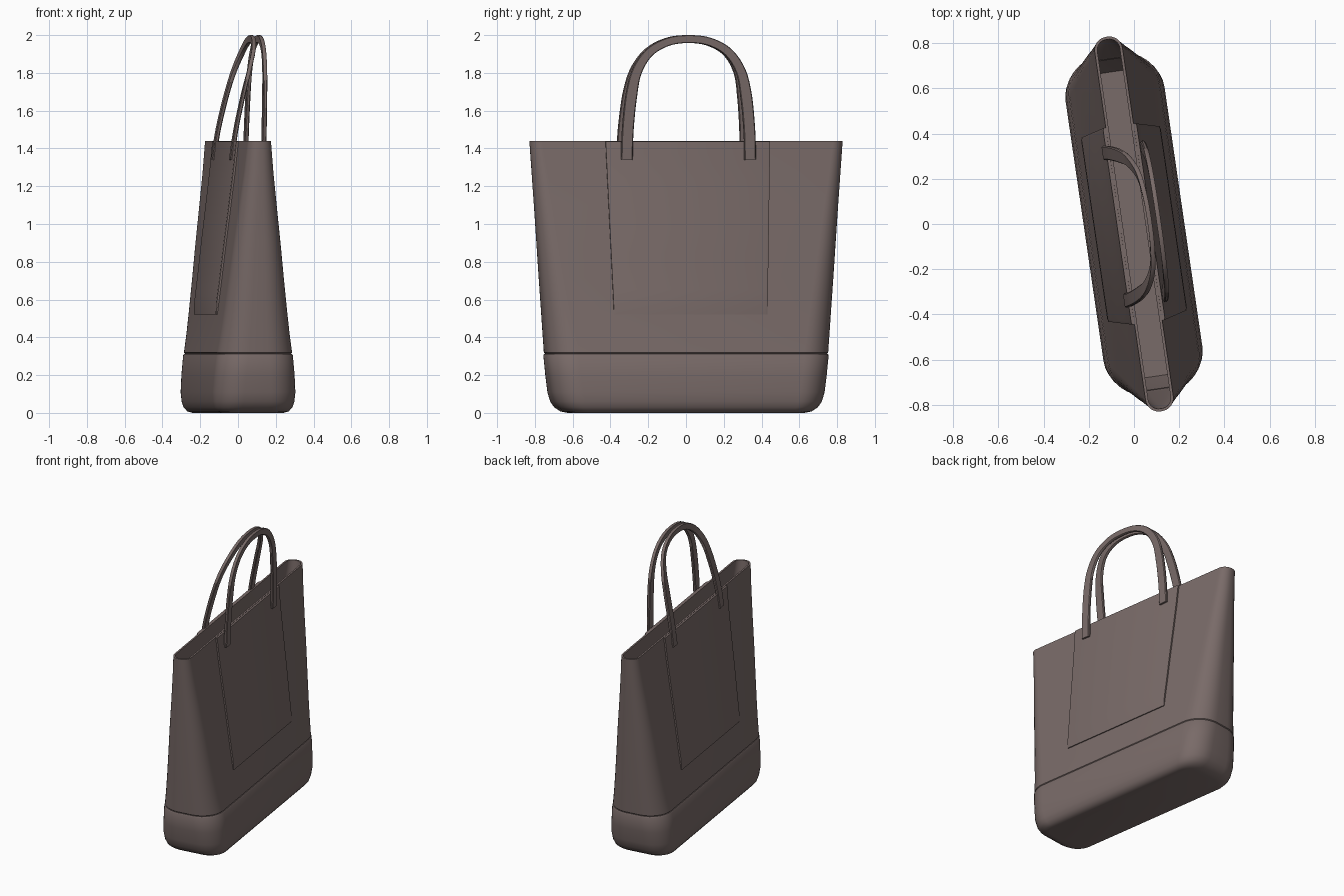
import bpy, bmesh, math
from mathutils import Vector, Matrix

if "Cube" in bpy.data.objects:
    bpy.data.objects.remove(bpy.data.objects["Cube"], do_unlink=True)

TURN = Matrix.Rotation(math.radians(8.3), 4, 'Z')

leather = bpy.data.materials.new("taupe_leather")
leather.use_nodes = True
COLOUR = (0.19, 0.145, 0.138, 1)
leather.diffuse_color = COLOUR
leather.node_tree.nodes["Principled BSDF"].inputs["Base Color"].default_value = COLOUR


def finish(name, bm, angle=40):
    """Turn a bmesh into a smooth-shaded object standing at the bag's angle."""
    bmesh.ops.recalc_face_normals(bm, faces=bm.faces)
    mesh = bpy.data.meshes.new(name)
    bm.to_mesh(mesh)
    bm.free()
    mesh.materials.append(leather)
    mesh.transform(TURN)
    ob = bpy.data.objects.new(name, mesh)
    bpy.context.collection.objects.link(ob)
    bpy.ops.object.select_all(action='DESELECT')
    ob.select_set(True)
    bpy.context.view_layer.objects.active = ob
    bpy.ops.object.shade_smooth_by_angle(angle=math.radians(angle))
    return ob


def rounded_section(z, a, b, r, steps=8):
    """Rounded rectangle, half thickness a along x, half length b along y."""
    pts = []
    for k, (sx, sy) in enumerate([(1, 1), (-1, 1), (-1, -1), (1, -1)]):
        for i in range(steps + 1):
            t = math.pi / 2 * (k + i / steps)
            pts.append(Vector((sx * (a - r) + r * math.cos(t),
                               sy * (b - r) + r * math.sin(t), z)))
    return pts


def loft(bm, sections, closed_ends=(True, True)):
    rings = [[bm.verts.new(p) for p in s] for s in sections]
    n = len(rings[0])
    for lo, hi in zip(rings, rings[1:]):
        for i in range(n):
            j = (i + 1) % n
            bm.faces.new((lo[i], lo[j], hi[j], hi[i]))
    if closed_ends[0]:
        bm.faces.new(rings[0][::-1])
    if closed_ends[1]:
        bm.faces.new(rings[-1])


def interpolate(table, z):
    for (z0, *p), (z1, *q) in zip(table, table[1:]):
        if z <= z1:
            t = max(0, (z - z0) / (z1 - z0))
            return [m + (n - m) * t for m, n in zip(p, q)]
    return table[-1][1:]


# Height, half thickness, half length, corner radius of the body
BODY = [(0.32, 0.20, 0.752, 0.15), (0.42, 0.184, 0.76, 0.14),
        (0.55, 0.167, 0.77, 0.13), (0.72, 0.146, 0.783, 0.115),
        (0.90, 0.125, 0.796, 0.10), (1.10, 0.100, 0.811, 0.085),
        (1.28, 0.078, 0.825, 0.07), (1.44, 0.062, 0.837, 0.058)]

# Body: outer wall, rim and hollow inside
WALL = 0.012
outer = [rounded_section(*row) for row in BODY]
inner = [rounded_section(z, a - WALL, b - WALL, r - WALL)
         for z, a, b, r in reversed(BODY)]
inner.append(rounded_section(0.06, 0.18, 0.68, 0.12))
bm = bmesh.new()
loft(bm, [rounded_section(0.31, 0.19, 0.742, 0.14)] + outer + inner, (False, True))
finish("bag_body", bm)

# Base: rounded tub with a small lip at the seam
BASE = [(0.0, 0.165, 0.62, 0.09), (0.008, 0.19, 0.66, 0.11),
        (0.03, 0.208, 0.693, 0.13), (0.06, 0.217, 0.715, 0.145),
        (0.11, 0.221, 0.73, 0.15), (0.20, 0.215, 0.742, 0.15),
        (0.305, 0.204, 0.754, 0.15), (0.313, 0.199, 0.75, 0.148),
        (0.313, 0.185, 0.736, 0.135)]
bm = bmesh.new()
loft(bm, [rounded_section(*row) for row in BASE], (True, False))
finish("bag_base", bm)

# Pocket panels on both broad sides
for side, label in ((1, "left"), (-1, "right")):
    bm = bmesh.new()
    sections = []
    for i in range(15):
        t = i / 14
        z = 0.52 + 0.918 * t
        half = 0.41 + 0.03 * t
        a = interpolate(BODY, z)[0]
        out = a + (0.007 if i == 0 else 0.013)
        sections.append([Vector((side * x, y, z)) for x, y in (
            (a - 0.006, -half), (out - 0.003, -half), (out, -half + 0.012),
            (out, half - 0.012), (out - 0.003, half), (a - 0.006, half))])
    loft(bm, sections)
    finish(label + "_panel", bm, 30)


def smooth_path(points, steps=6):
    """Catmull-Rom curve through the points."""
    ext = [2 * points[0] - points[1]] + points + [2 * points[-1] - points[-2]]
    path = []
    for p0, p1, p2, p3 in zip(ext, ext[1:], ext[2:], ext[3:]):
        for i in range(steps):
            t = i / steps
            path.append(0.5 * (2 * p1 + (p2 - p0) * t
                               + (2 * p0 - 5 * p1 + 4 * p2 - p3) * t * t
                               + (3 * p1 - p0 - 3 * p2 + p3) * t ** 3))
    return path + [points[-1]]


# Handles: flat straps, half arch given as (y, z), both leaning to the left
ARCH = [(0.33, 1.34), (0.325, 1.5), (0.307, 1.68), (0.277, 1.81),
        (0.21, 1.91), (0.11, 1.965)]
LEAN = {"right_handle": [(1.34, -0.083), (1.44, -0.07), (1.6, -0.04),
                         (1.8, 0.015), (1.92, 0.055), (1.98, 0.07)],
        "left_handle": [(1.34, 0.088), (1.6, 0.095), (1.8, 0.102), (1.98, 0.11)]}
for name, lean in LEAN.items():
    half = [Vector((interpolate(lean, z)[0], y, z)) for y, z in ARCH]
    top = Vector((lean[-1][1], 0, 1.979))
    mirrored = [Vector((p.x, -p.y, p.z)) for p in reversed(half)]
    path = smooth_path(half + [top] + mirrored)
    sections = []
    for i, p in enumerate(path):
        tangent = path[min(i + 1, len(path) - 1)] - path[max(i - 1, 0)]
        across = Vector((0, -tangent.z, tangent.y)).normalized()
        thick = tangent.cross(across).normalized() * 0.010
        width = 0.021 + 0.010 * min(1, max(0, (1.98 - p.z) / 0.3))
        sections.append([p + across * width * u + thick * v for u, v in (
            (1, 0.5), (0.85, 1), (-0.85, 1), (-1, 0.5),
            (-1, -0.5), (-0.85, -1), (0.85, -1), (1, -0.5))])
    bm = bmesh.new()
    loft(bm, sections)
    finish(name, bm)
